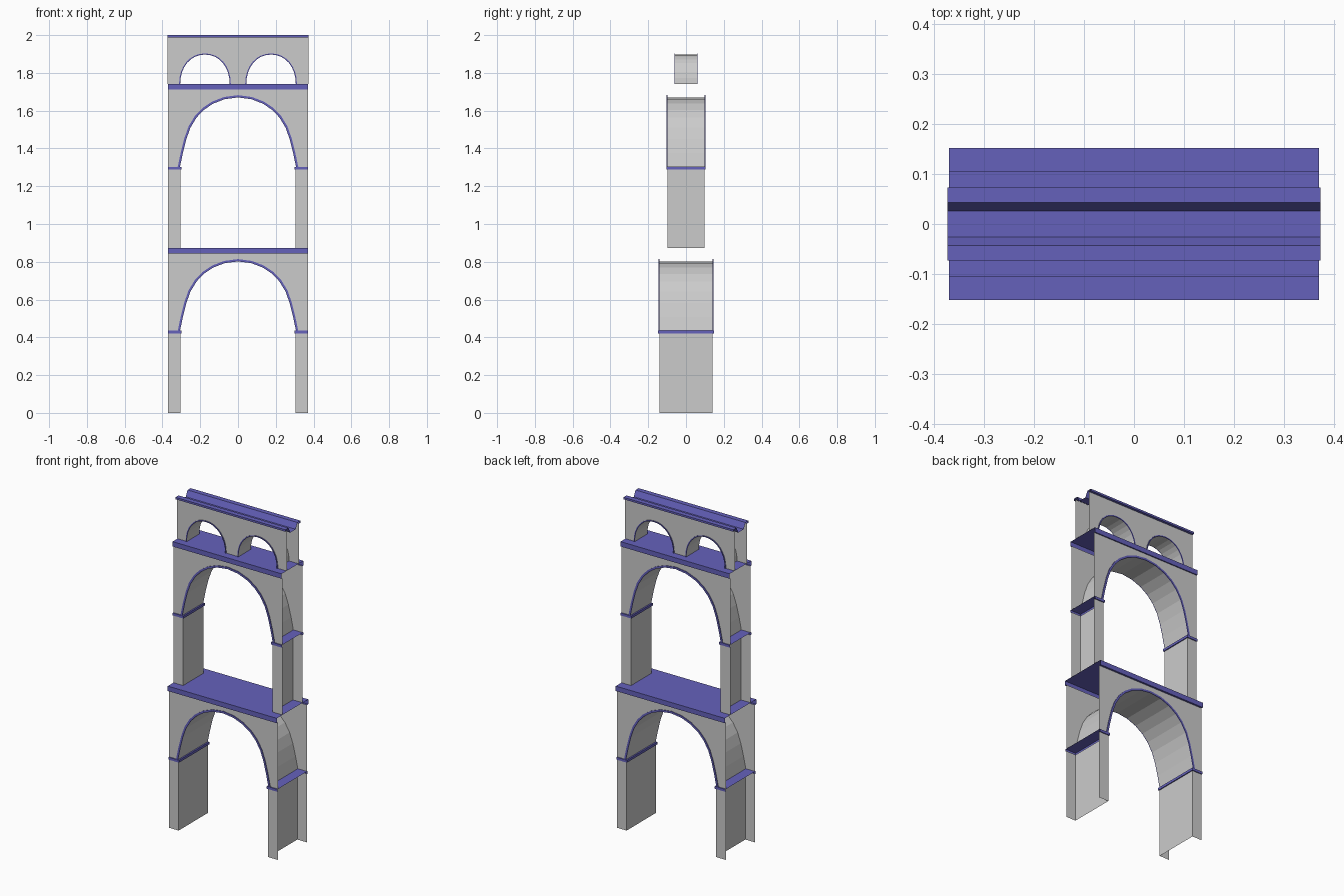
import bpy, bmesh, math

if "Cube" in bpy.data.objects:
    bpy.data.objects.remove(bpy.data.objects["Cube"])

trim = bpy.data.materials.new("blue_trim")
trim.diffuse_color = (0.13, 0.12, 0.5, 1)
trim.use_nodes = True
trim.node_tree.nodes["Principled BSDF"].inputs["Base Color"].default_value = trim.diffuse_color


def make(name, chains, mat=None):
    """Each chain is a list of point rows, joined row to row with quads."""
    bm = bmesh.new()
    for chain in chains:
        rows = [[bm.verts.new(p) for p in row] for row in chain]
        for a, b in zip(rows, rows[1:]):
            for i in range(len(a) - 1):
                bm.faces.new((a[i], a[i + 1], b[i + 1], b[i]))
    bmesh.ops.remove_doubles(bm, verts=bm.verts, dist=1e-5)
    me = bpy.data.meshes.new(name)
    bm.to_mesh(me)
    bm.free()
    ob = bpy.data.objects.new(name, me)
    bpy.context.collection.objects.link(ob)
    if mat:
        me.materials.append(mat)


# arch outlines as unit half curves, from springing to crown
BIG = [(1, 0), (.95, .2), (.89, .4), (.82, .565), (.715, .71),
       (.59, .82), (.43, .91), (.23, .975), (0, 1)]
SMALL = [(math.cos(i * math.pi / 16) ** .95, math.sin(i * math.pi / 16) ** .95)
         for i in range(8)] + [(0, 1)]


def arch(half, cx, z, a, h):
    left = [(cx - u * a, z + v * h) for u, v in half]
    right = [(cx + u * a, z + v * h) for u, v in half[-2::-1]]
    return left + right


def at_y(pts, y):
    return [(x, y, z) for x, z in pts]


def arcade(tier, half, centres, z, a, h, y, ztop, xe, ring, proud):
    # front and back wall sheets with arched openings
    low = [(-xe, z)]
    for cx in centres:
        low += arch(half, cx, z, a, h)
    low.append((xe, z))
    top = [(x, ztop) for x, _ in low]
    make(tier + "_walls", [[at_y(low, -y), at_y(top, -y)],
                           [at_y(top, y), at_y(low, y)]])
    # vault under each arch and its raised rings
    vaults, rings = [], []
    for cx in centres:
        inner = arch(half, cx, z, a, h)
        outer = arch(half, cx, z, a + ring, h + ring)
        vaults.append([at_y(inner, y), at_y(inner, -y)])
        for s in (-1, 1):
            w, f = s * y, s * (y + proud)
            chain = [at_y(inner, w), at_y(inner, f), at_y(outer, f), at_y(outer, w)]
            rings.append(chain if s < 0 else chain[::-1])
    make(tier + "_vaults", vaults)
    make(tier + "_arch_rings", rings, trim)


def piers(tier, z0, z1, y, xe=.37, xi=.304, lip=.006, thick=.015):
    shafts, imposts = [], []
    for s in (-1, 1):
        def plan(g, z):
            return [(s * xe, s * (y + g), z), (s * (xi - g), s * (y + g), z),
                    (s * (xi - g), -s * (y + g), z), (s * xe, -s * (y + g), z)]
        shafts.append([plan(0, z0), plan(0, z1)])
        t = plan(lip, z1 + thick)
        imposts += [[plan(0, z1), plan(lip, z1), t], [[t[0], t[1]], [t[3], t[2]]]]
    make(tier + "_piers", shafts)
    make(tier + "_imposts", imposts, trim)


def moulding(name, profile, xe):
    # half profile in y,z mirrored, then run along x with open ends
    full = [(-y, z) for y, z in profile] + profile[::-1]
    make(name, [[[(xe, y, z) for y, z in full], [(-xe, y, z) for y, z in full]]], trim)


# lower and middle tiers
for tier, z0, y, spring, deck in (("lower", 0, .141, .435, .873),
                                  ("middle", .873, .098, 1.303, 1.741)):
    piers(tier, z0, spring - .015, y)
    arcade(tier, BIG, [0], spring, .307, .367, y, deck - .03, .37, .012, .004)
    o = .1525 if tier == "lower" else .105
    moulding(tier + "_cornice", [(y, deck - .03), (o, deck - .03), (o, deck)], .37)

# upper tier with twin arches and the water channel
arcade("upper", SMALL, [-.175, .175], 1.741, .131, .156, .058, 1.988, .373, .006, .004)
moulding("water_channel", [(.058, 1.988), (.0735, 1.988), (.0735, 2.0),
                           (.0435, 2.0), (.0265, 1.965)], .373)
